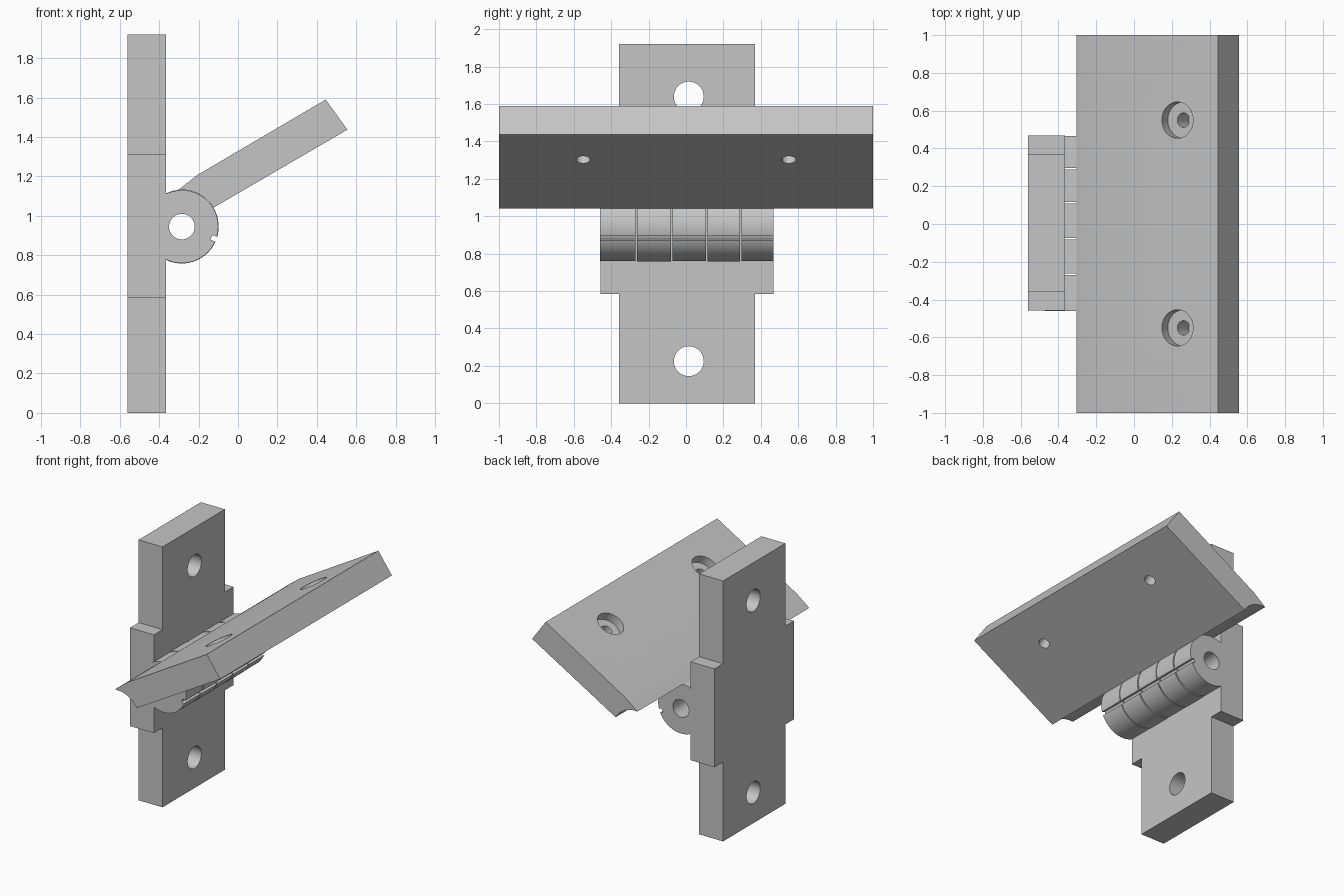
import bpy, bmesh
from math import sin, cos, pi, radians
from mathutils import Vector, Matrix

if "Cube" in bpy.data.objects:
    bpy.data.objects.remove(bpy.data.objects["Cube"], do_unlink=True)

grey = bpy.data.materials.new("plain grey")
grey.use_nodes = True
grey.diffuse_color = (0.56, 0.56, 0.56, 1)
grey.node_tree.nodes["Principled BSDF"].inputs["Base Color"].default_value = grey.diffuse_color

PIN = Vector((-0.285, 0, 0.945))   # hinge axis
RADIUS = 0.186


def prism(name, points, push):
    """Extrude a closed 3D outline along a vector."""
    bm = bmesh.new()
    face = bm.faces.new([bm.verts.new(p) for p in points])
    grown = bmesh.ops.extrude_face_region(bm, geom=[face])
    moved = [v for v in grown["geom"] if isinstance(v, bmesh.types.BMVert)]
    bmesh.ops.translate(bm, verts=moved, vec=push)
    bmesh.ops.recalc_face_normals(bm, faces=bm.faces)
    mesh = bpy.data.meshes.new(name)
    bm.to_mesh(mesh)
    bm.free()
    mesh.materials.append(grey)
    obj = bpy.data.objects.new(name, mesh)
    bpy.context.collection.objects.link(obj)
    return obj


def arc(radius, start, end, steps):
    """Points around the hinge axis, angles in radians."""
    turn = [start + (end - start) * i / steps for i in range(steps + 1)]
    return [PIN + radius * Vector((cos(a), 0, sin(a))) for a in turn]


def rod(centre, axis, radius, length):
    """Round cutter centred on a point."""
    bpy.ops.mesh.primitive_cylinder_add(vertices=40, radius=radius, depth=length, location=centre)
    obj = bpy.context.object
    obj.rotation_euler = Vector(axis).to_track_quat("Z", "Y").to_euler()
    obj.name = "hole_cutter"
    obj.hide_render = True
    return obj


def cut(obj, cutters):
    """Subtract the cutters, keep the result and drop the cutters."""
    for c in cutters:
        mod = obj.modifiers.new("cut", "BOOLEAN")
        mod.operation, mod.solver, mod.object = "DIFFERENCE", "EXACT", c
    bpy.context.view_layer.update()
    graph = bpy.context.evaluated_depsgraph_get()
    mesh = bpy.data.meshes.new_from_object(obj.evaluated_get(graph))
    obj.modifiers.clear()
    obj.data = mesh
    mesh.materials.clear()
    mesh.materials.append(grey)
    for p in mesh.polygons:
        p.material_index = 0
    for c in cutters:
        bpy.data.objects.remove(c, do_unlink=True)


# Upright plate with a wider middle
narrow, wide, mid_y = 0.363, 0.463, 0.005
half = [(narrow, 0), (narrow, 0.585), (wide, 0.585), (wide, 1.31), (narrow, 1.31), (narrow, 1.92)]
outline = [(mid_y + y, z) for y, z in half] + [(mid_y - y, z) for y, z in reversed(half)]
plate = prism("upright_plate", [(-0.56, y, z) for y, z in outline], (0.195, 0, 0))
cut(plate, [rod((-0.46, 0.015, z), (1, 0, 0), 0.08, 0.6) for z in (0.225, 1.64)])

# Tilted leaf, hollowed along the hinge barrel
corners = [Vector(p) for p in ((0.555, 0, 1.437), (0.445, 0, 1.59), (-0.205, 0, 1.208))]
profile = corners + arc(RADIUS, radians(96), radians(31), 16)
leaf = prism("tilted_leaf", [p - Vector((0, 1, 0)) for p in profile], (0, 2, 0))
normal = Vector((-0.5, 0, cos(pi / 6)))
cutters = []
for y in (-0.55, 0.55):
    top = Vector((0.232, y, 1.46))
    cutters += [rod(top, normal, 0.096, 0.12), rod(top, normal, 0.038, 0.8)]
cut(leaf, cutters)

# Five hinge knuckles, alternately fixed and moving
edges = [-0.46, -0.267, -0.077, 0.112, 0.293, 0.467]
knuckles = []
for i in range(5):
    moving = i % 2 == 1
    gap = 0.004
    start = edges[i] + (gap if i else 0)
    end = edges[i + 1] - (gap if i < 4 else 0)
    ring = arc(RADIUS + (0.001 if moving else -0.001), 0, 2 * pi, 56)[:-1]
    k = prism(("moving" if moving else "fixed") + "_knuckle_" + str(i + 1),
              [p + Vector((0, start, 0)) for p in ring], (0, end - start, 0))
    # Bore and the narrow groove along the barrel
    bpy.ops.mesh.primitive_cube_add(size=1)
    groove = bpy.context.object
    spin = Matrix.Rotation(radians(20), 4, "Y")
    groove.matrix_world = (Matrix.Translation(PIN) @ spin @ Matrix.Translation((0.2, 0, 0))
                           @ Matrix.Diagonal((0.08, 2, 0.026, 1)))
    cut(k, [rod(PIN, (0, 1, 0), 0.065, 2), groove])
    knuckles.append(k)

# Smooth round walls, sharp edges kept
bpy.ops.object.select_all(action="DESELECT")
for obj in [plate, leaf] + knuckles:
    obj.select_set(True)
bpy.context.view_layer.objects.active = plate
bpy.ops.object.shade_smooth_by_angle(angle=radians(25))
